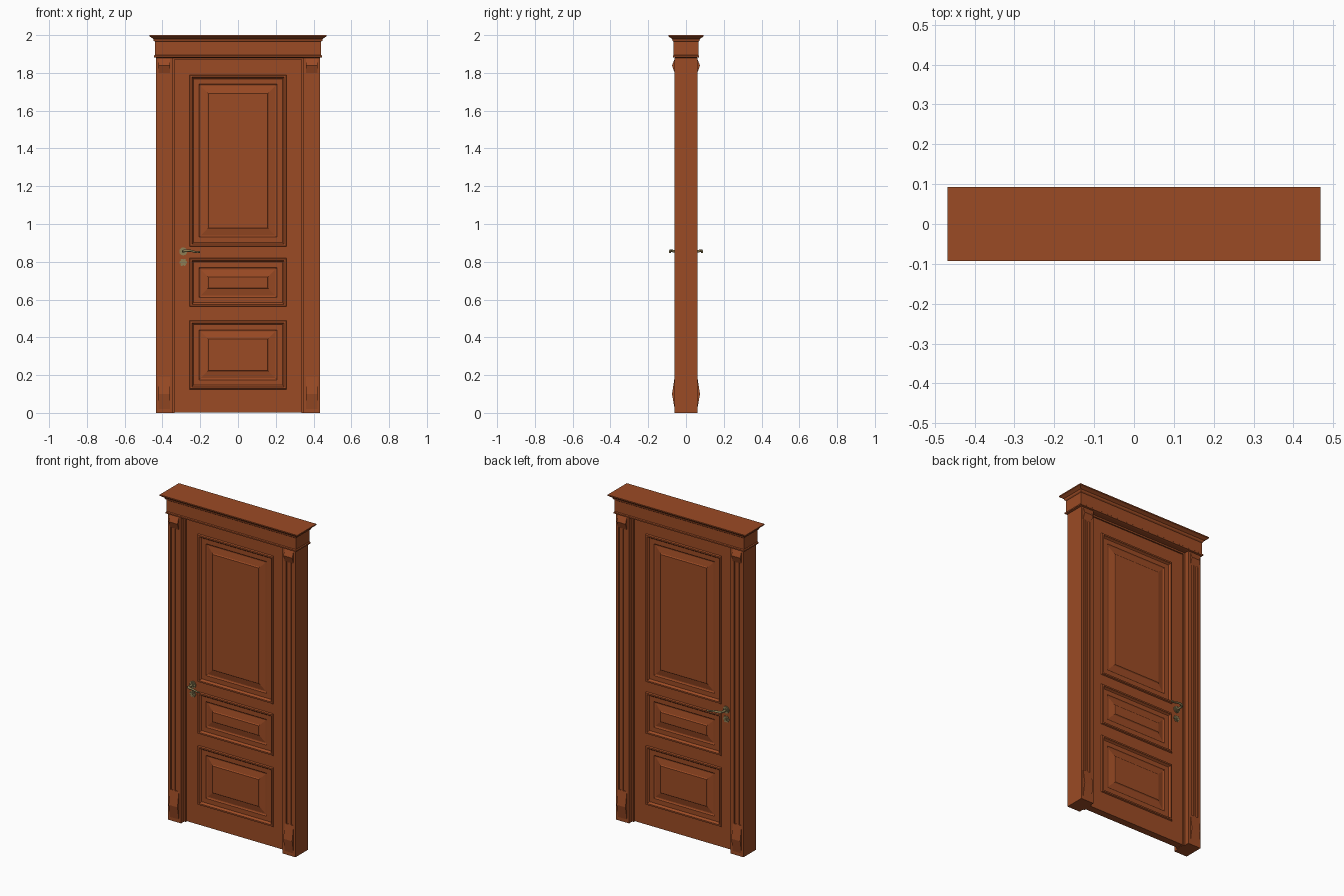
import bpy, bmesh, math
from mathutils import Vector, Matrix

if "Cube" in bpy.data.objects:
    bpy.data.objects.remove(bpy.data.objects["Cube"], do_unlink=True)


def material(name, rgb):
    m = bpy.data.materials.new(name)
    m.use_nodes = True
    m.diffuse_color = (*rgb, 1)
    m.node_tree.nodes["Principled BSDF"].inputs["Base Color"].default_value = (*rgb, 1)
    return m


WOOD = material("reddish wood", (0.33, 0.07, 0.018))
BRASS = material("aged brass", (0.27, 0.21, 0.09))


def finish(name, bm, mat, smooth=False):
    bmesh.ops.recalc_face_normals(bm, faces=bm.faces)
    mesh = bpy.data.meshes.new(name)
    bm.to_mesh(mesh)
    bm.free()
    mesh.materials.append(mat)
    ob = bpy.data.objects.new(name, mesh)
    bpy.context.collection.objects.link(ob)
    if smooth:
        bpy.ops.object.select_all(action="DESELECT")
        ob.select_set(True)
        bpy.context.view_layer.objects.active = ob
        bpy.ops.object.shade_smooth_by_angle(angle=math.radians(40))
    return ob


def box(name, x0, x1, y0, y1, z0, z1):
    bm = bmesh.new()
    size = Matrix.Diagonal((abs(x1 - x0), abs(y1 - y0), abs(z1 - z0), 1))
    mid = Matrix.Translation(((x0 + x1) / 2, (y0 + y1) / 2, (z0 + z1) / 2))
    bmesh.ops.create_cube(bm, size=1, matrix=mid @ size)
    return finish(name, bm, WOOD)


def loft(name, rings):
    """Join a stack of four-cornered rings and cap both ends."""
    bm = bmesh.new()
    loops = [[bm.verts.new(p) for p in ring] for ring in rings]
    for a, b in zip(loops, loops[1:]):
        for i in range(4):
            j = (i + 1) % 4
            bm.faces.new((a[i], a[j], b[j], b[i]))
    bm.faces.new(loops[0])
    bm.faces.new(loops[-1])
    return finish(name, bm, WOOD)


def disc(name, x, z, y0, y1, r, bevel=0.0):
    bm = bmesh.new()
    place = Matrix.Translation((x, (y0 + y1) / 2, z)) @ Matrix.Rotation(math.pi / 2, 4, "X")
    bmesh.ops.create_cone(bm, cap_ends=True, segments=24, radius1=r, radius2=r,
                          depth=abs(y1 - y0), matrix=place)
    if bevel:
        rims = [e for e in bm.edges if abs(e.verts[0].co.y - e.verts[1].co.y) < 1e-5]
        bmesh.ops.bevel(bm, geom=rims, offset=bevel, segments=2, affect="EDGES")
    return finish(name, bm, BRASS, True)


HEAD = 1.88           # underside of the lintel
OPEN, OUT = 0.345, 0.433
DEEP = 0.06           # half depth of the frame
LEAF = 0.022          # half depth of the door

# Fluted posts with lozenge blocks at both ends
for sx, side in ((1, "left"), (-1, "right")):
    box(side + "_post_core", sx * OPEN, sx * OUT, -0.054, 0.054, 0, HEAD)
    box(side + "_door_stop", sx * 0.335, sx * OPEN, -0.03, 0.03, 0, HEAD)
    for sy, end in ((-1, "front"), (1, "back")):
        label = f"{side}_{end}_"
        for part, x0, x1 in (("inner_edge", OPEN, 0.37), ("reed", 0.386, 0.401),
                             ("outer_edge", 0.416, OUT)):
            box(label + part, sx * x0, sx * x1, sy * 0.05, sy * DEEP, 0, HEAD)
        box(label + "base", sx * 0.37, sx * 0.416, sy * 0.05, sy * DEEP, 0, 0.19)
        box(label + "cap", sx * 0.37, sx * 0.416, sy * 0.05, sy * DEEP, 1.82, HEAD)
        for part, z0, z1, z2 in (("lower_lozenge", 0.02, 0.1, 0.19),
                                 ("upper_lozenge", 1.8, 1.84, 1.875)):
            rings = [[(sx * x, sy * y, z) for y, z in
                      ((0.05, (z0 + z2) / 2), (DEEP, z0), (0.074, z1), (DEEP, z2))]
                     for x in (0.36, 0.42)]
            loft(label + part, rings)
box("top_door_stop", -0.335, 0.335, -0.03, 0.03, 1.87, HEAD)

# Lintel and cornice from one stepped profile (overhang, height)
crown = ((0, HEAD), (0.011, 1.883), (0.011, 1.891), (0.006, 1.895), (0.006, 1.965),
         (0.012, 1.97), (0.015, 1.98), (0.026, 1.988), (0.034, 1.993), (0.034, 2))
loft("lintel_and_cornice",
     [[(sx * (0.434 + o), sy * (0.059 + o), z)
       for sx, sy in ((-1, -1), (1, -1), (1, 1), (-1, 1))] for o, z in crown])

# Door leaf: stiles and rails around three panels
PW = 0.257
panels = (("lower_panel", 0.125, 0.49), ("middle_panel", 0.562, 0.82),
          ("upper_panel", 0.88, 1.79))
for sx, side in ((1, "left"), (-1, "right")):
    box(side + "_stile", sx * PW, sx * 0.336, -LEAF, LEAF, 0.003, 1.872)
edges = [0.003] + [z for p in panels for z in p[1:]] + [1.872]
for i in range(0, len(edges), 2):
    box(f"rail_{i // 2 + 1}", -PW, PW, -LEAF, LEAF, edges[i], edges[i + 1])

# Moulded panels: (inset from the edge, distance from the door's middle)
moulding = ((0, LEAF), (0.004, 0.03), (0.013, 0.03), (0.018, 0.021), (0.022, 0.017),
            (0.05, 0.017), (0.055, 0.013), (0.06, 0.012), (0.095, 0.019), (0.1, 0.024))
section = [(i, -y) for i, y in reversed(moulding)] + list(moulding)
for name, z0, z1 in panels:
    loft(name, [[(-PW + i, y, z0 + i), (PW - i, y, z0 + i),
                 (PW - i, y, z1 - i), (-PW + i, y, z1 - i)] for i, y in section])

# Handles and key plates on both faces
HX, HZ, KZ = -0.29, 0.855, 0.797
for sy, end in ((-1, "front"), (1, "back")):
    disc(end + "_rose", HX, HZ, sy * 0.02, sy * 0.03, 0.021, 0.003)
    disc(end + "_rose_boss", HX, HZ, sy * 0.028, sy * 0.036, 0.014, 0.003)
    disc(end + "_neck", HX, HZ, sy * 0.03, sy * 0.07, 0.007)
    disc(end + "_key_plate", HX, KZ, sy * 0.02, sy * 0.03, 0.014, 0.002)
    disc(end + "_key_barrel", HX, KZ, sy * 0.028, sy * 0.034, 0.006)
    for k in range(6):
        a = k * math.pi / 3
        disc(f"{end}_key_petal_{k + 1}", HX + 0.014 * math.cos(a), KZ + 0.014 * math.sin(a),
             sy * 0.02, sy * 0.028, 0.007, 0.002)
    # Curved lever
    data = bpy.data.curves.new(end + "_lever", "CURVE")
    data.dimensions = "3D"
    data.bevel_depth = 0.006
    data.bevel_resolution = 3
    data.use_fill_caps = True
    path = ((HX, 0.06, HZ, 1.1), (-0.282, 0.077, HZ + 0.003, 1.2), (-0.25, 0.083, HZ + 0.003, 1),
            (-0.22, 0.083, HZ - 0.004, 0.8), (-0.203, 0.086, HZ - 0.003, 0.9))
    spline = data.splines.new("BEZIER")
    spline.bezier_points.add(len(path) - 1)
    for point, (x, y, z, r) in zip(spline.bezier_points, path):
        point.co = Vector((x, sy * y, z))
        point.radius = r
        point.handle_left_type = point.handle_right_type = "AUTO"
    data.materials.append(BRASS)
    lever = bpy.data.objects.new(end + "_lever", data)
    bpy.context.collection.objects.link(lever)
    bpy.ops.object.select_all(action="DESELECT")
    lever.select_set(True)
    bpy.context.view_layer.objects.active = lever
    bpy.ops.object.convert(target="MESH")
    bpy.ops.object.shade_smooth_by_angle(angle=math.radians(40))
